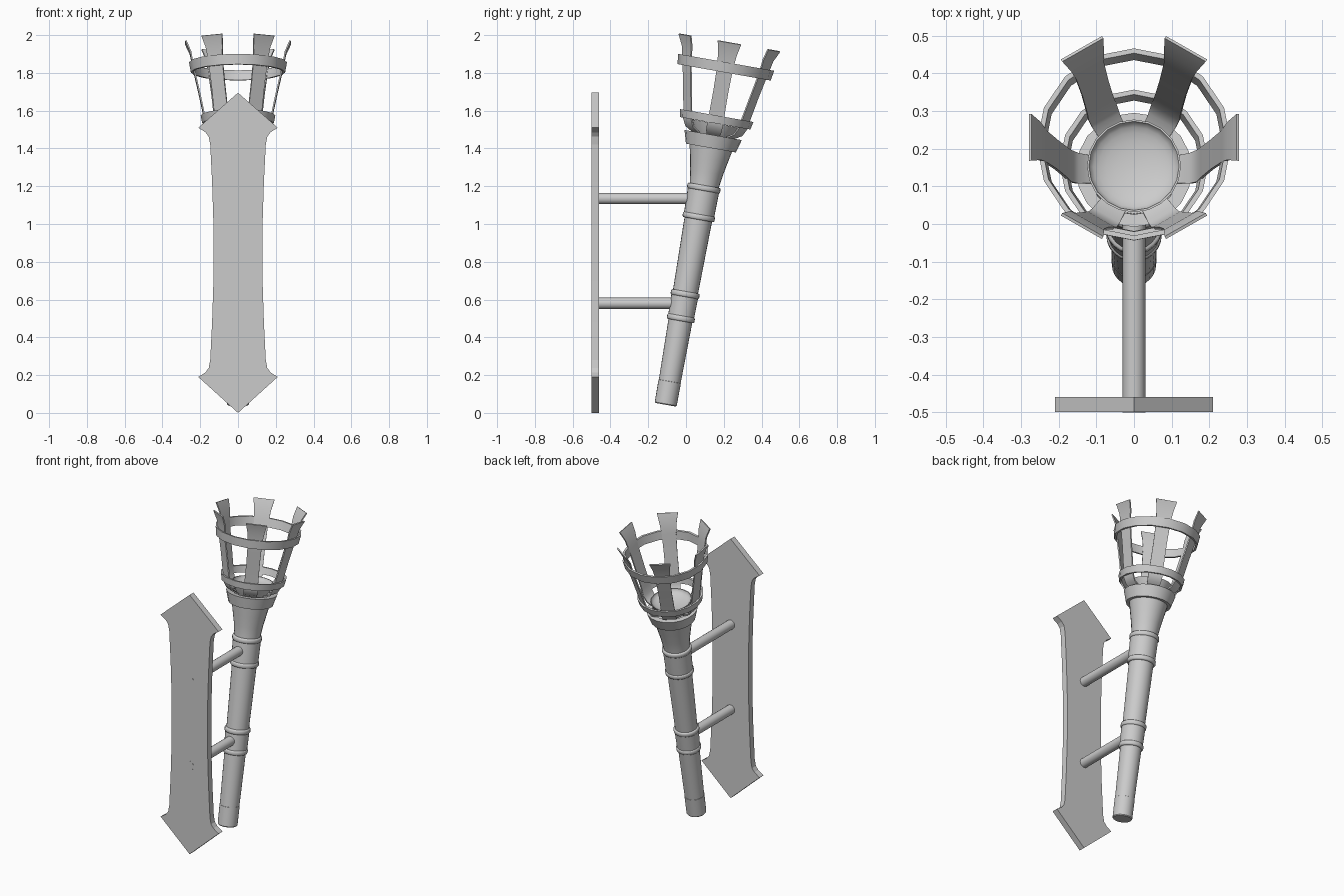
import bpy, bmesh, math
from mathutils import Matrix, Vector

if "Cube" in bpy.data.objects:
    bpy.data.objects.remove(bpy.data.objects["Cube"])

# torch frame: local z runs along the tilted handle, origin at its foot
TILT = Matrix.Translation((0, -0.108, 0.043)) @ Matrix.Rotation(math.radians(-10), 4, 'X')


def finish(name, bm, matrix=Matrix(), smooth=None):
    bmesh.ops.recalc_face_normals(bm, faces=bm.faces)
    me = bpy.data.meshes.new(name)
    bm.to_mesh(me)
    bm.free()
    ob = bpy.data.objects.new(name, me)
    bpy.context.collection.objects.link(ob)
    me.transform(matrix)
    if smooth:
        bpy.ops.object.select_all(action='DESELECT')
        ob.select_set(True)
        bpy.context.view_layer.objects.active = ob
        bpy.ops.object.shade_smooth_by_angle(angle=math.radians(smooth))
    return ob


def lathe(name, profile, sides, closed=False, matrix=TILT, smooth=35):
    """Revolve (radius, height) points; open profiles get capped ends."""
    bm = bmesh.new()
    rings = []
    for r, h in profile:
        rings.append([bm.verts.new((r * math.cos(a), r * math.sin(a), h))
                      for a in (2 * math.pi * i / sides for i in range(sides))])
    pairs = list(zip(rings, rings[1:]))
    if closed:
        pairs.append((rings[-1], rings[0]))
    for lo, hi in pairs:
        for i in range(sides):
            j = (i + 1) % sides
            bm.faces.new((lo[i], lo[j], hi[j], hi[i]))
    if not closed:
        bm.faces.new(rings[0])
        bm.faces.new(rings[-1])
    return finish(name, bm, matrix, smooth)


# wall plate: quarter outline mirrored vertically and sideways
MID = 0.85
quarter = [(0.21, 1.51), (0.172, 1.485), (0.155, 1.462), (0.147, 1.42), (0.137, 1.22), (0.13, 1.0)]
right = [(0, 1.695)] + quarter + [(x, 2 * MID - z) for x, z in reversed(quarter)] + [(0, 0)]
outline = right + [(-x, z) for x, z in reversed(right[1:-1])]
bm = bmesh.new()
face = bm.faces.new([bm.verts.new((x, -0.5, z)) for x, z in outline])
ext = bmesh.ops.extrude_face_region(bm, geom=[face])
bmesh.ops.translate(bm, vec=(0, 0.04, 0),
                    verts=[g for g in ext['geom'] if isinstance(g, bmesh.types.BMVert)])
finish("wall_plate", bm)

# two support rods, their ends just showing on the plate's front
for label, z, end in (("upper", 1.135, 0.08), ("lower", 0.58, -0.02)):
    place = Matrix.Translation((0, -0.501, z)) @ Matrix.Rotation(math.radians(-90), 4, 'X')
    lathe(label + "_support_rod", [(0.03, 0), (0.03, end + 0.501)], 16, matrix=place)

# tapered handle flaring into the cup
lathe("handle", [(0.055, 0), (0.059, 0.005), (0.06, 0.125), (0.0585, 0.126), (0.064, 0.46),
                 (0.067, 0.6), (0.074, 1.0), (0.078, 1.18), (0.088, 1.25), (0.102, 1.32),
                 (0.118, 1.40)], 24)

# sleeves and raised beads around the handle
for label, s0, s1, r0, r1 in (("lower", 0.465, 0.595, 0.069, 0.072),
                              ("upper", 1.01, 1.165, 0.081, 0.084)):
    lathe(label + "_sleeve", [(r0, s0), (r1, s1)], 24)
    for end, s, r in (("bottom", s0, r0), ("top", s1, r1)):
        lathe(f"{label}_sleeve_{end}_bead",
              [(r - 0.01, s - 0.015), (r + 0.001, s - 0.014), (r + 0.005, s - 0.008),
               (r + 0.005, s + 0.008), (r + 0.001, s + 0.014), (r - 0.01, s + 0.015)],
              24, closed=True, smooth=60)

# collar at the cup mouth
lathe("collar", [(0.105, 1.38), (0.134, 1.38), (0.154, 1.45), (0.12, 1.45)], 20, closed=True)

# shallow bowl held inside the basket, rim above the collar
outer = [(0.085, 1.43), (0.108, 1.47), (0.125, 1.512)]
hollow = [(0.12 * math.cos(t), 1.512 - 0.04 * math.sin(t))
          for t in (math.pi / 2 * i / 7 for i in range(7))]
lathe("fire_bowl", outer + hollow + [(0.004, 1.472)], 20)

# basket hoops
for label, s, h, r0, r1 in (("lower", 1.534, 0.042, 0.189, 0.198),
                            ("upper", 1.814, 0.054, 0.25, 0.259)):
    lathe(label + "_hoop", [(r0 - 0.013, s - h / 2), (r0, s - h / 2),
                            (r1, s + h / 2), (r1 - 0.013, s + h / 2)], 16, closed=True)

# six flared basket straps: radius, height, half width
path = [(0.105, 1.45, 0.036), (0.15, 1.474, 0.041), (0.17, 1.51, 0.043), (0.18, 1.56, 0.041),
        (0.208, 1.69, 0.04), (0.238, 1.82, 0.043), (0.251, 1.89, 0.051), (0.276, 1.947, 0.063)]
for k in range(6):
    bm = bmesh.new()
    rows = []
    for i, (r, s, w) in enumerate(path):
        a, b = path[max(i - 1, 0)], path[min(i + 1, len(path) - 1)]
        n = Vector((b[1] - a[1], 0, a[0] - b[0])).normalized() * 0.004
        p = Vector((r, 0, s))
        side = Vector((0, w, 0))
        rows.append([bm.verts.new(v) for v in (p + n - side, p + n + side,
                                               p - n + side, p - n - side)])
    for lo, hi in zip(rows, rows[1:]):
        for i in range(4):
            j = (i + 1) % 4
            bm.faces.new((lo[i], lo[j], hi[j], hi[i]))
    bm.faces.new(rows[0])
    bm.faces.new(rows[-1])
    finish(f"basket_strap_{k + 1}", bm, TILT @ Matrix.Rotation(k * math.pi / 3, 4, 'Z'), 40)
